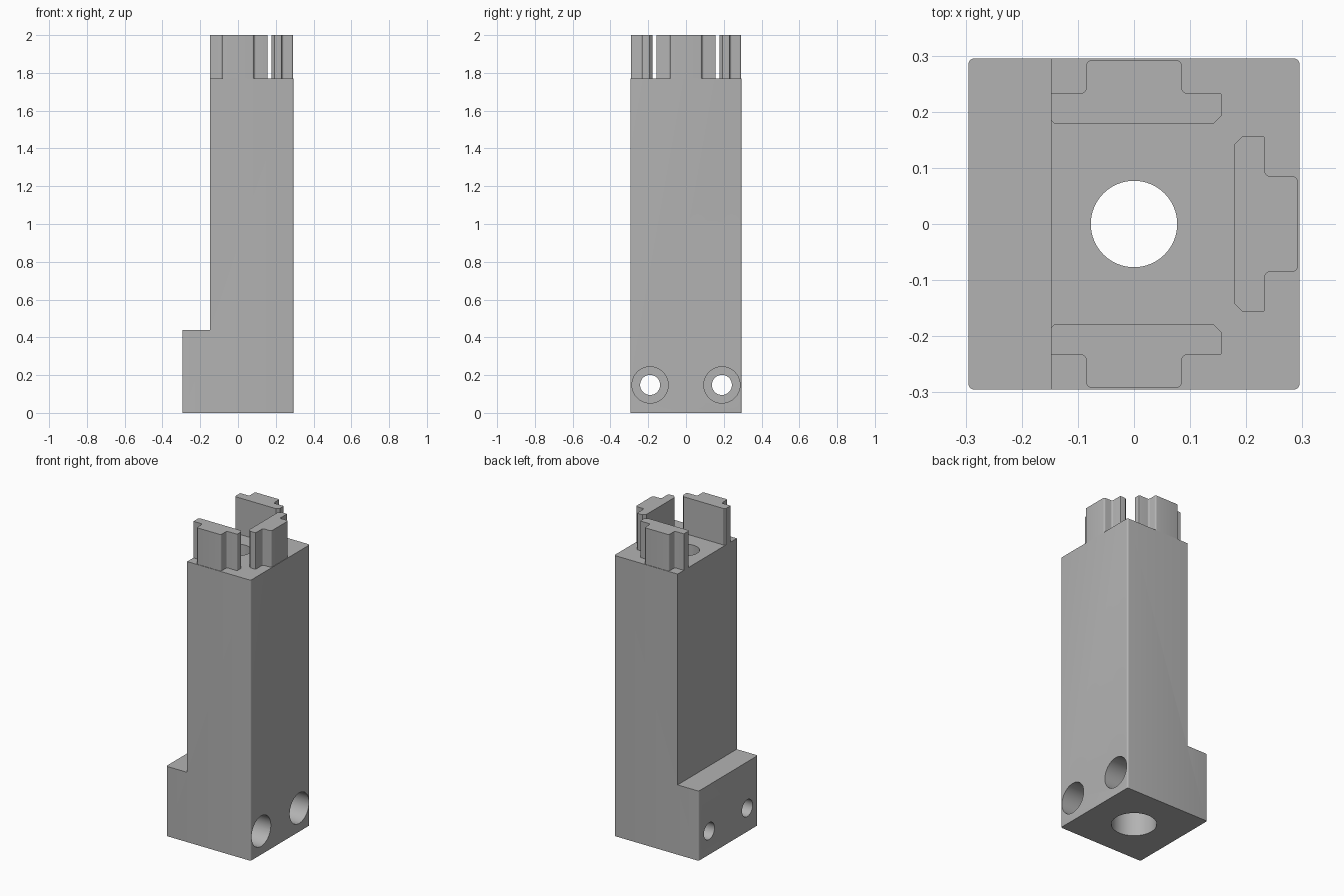
import bpy, bmesh, math
from mathutils import Matrix, Vector

if "Cube" in bpy.data.objects:
    bpy.data.objects.remove(bpy.data.objects["Cube"], do_unlink=True)

HALF = 0.295      # half width of the square foot
CUT_X = -0.148    # flat side of the upper column
SHOULDER = 1.77   # top of the column

grey = bpy.data.materials.new("plain grey")
grey.use_nodes = True
grey.diffuse_color = (0.45, 0.45, 0.45, 1)
grey.node_tree.nodes["Principled BSDF"].inputs["Base Color"].default_value = (0.45, 0.45, 0.45, 1)


def add_object(name, bm):
    bmesh.ops.recalc_face_normals(bm, faces=bm.faces[:])
    mesh = bpy.data.meshes.new(name)
    bm.to_mesh(mesh)
    bm.free()
    mesh.materials.append(grey)
    obj = bpy.data.objects.new(name, mesh)
    bpy.context.collection.objects.link(obj)
    return obj


def prism(points, z0, z1):
    """Extrude a flat outline from z0 up to z1."""
    bm = bmesh.new()
    face = bm.faces.new([bm.verts.new((x, y, z0)) for x, y in points])
    top = bmesh.ops.extrude_face_region(bm, geom=[face])["geom"]
    verts = [g for g in top if isinstance(g, bmesh.types.BMVert)]
    bmesh.ops.translate(bm, verts=verts, vec=(0, 0, z1 - z0))
    return bm


def arc(cx, cy, r, start, end, steps=5):
    angles = [math.radians(start + (end - start) * i / steps) for i in range(steps + 1)]
    return [(cx + r * math.cos(a), cy + r * math.sin(a)) for a in angles]


def cylinder(name, radius, start, end):
    start, end = Vector(start), Vector(end)
    axis = end - start
    turn = axis.to_track_quat("Z", "Y").to_matrix().to_4x4()
    bm = bmesh.new()
    bmesh.ops.create_cone(bm, cap_ends=True, segments=64, radius1=radius, radius2=radius,
                          depth=axis.length, matrix=Matrix.Translation((start + end) / 2) @ turn)
    return add_object(name, bm)


def smooth(obj):
    bpy.ops.object.select_all(action="DESELECT")
    obj.select_set(True)
    bpy.context.view_layer.objects.active = obj
    bpy.ops.object.shade_smooth_by_angle(angle=math.radians(30))


# Column with softly rounded upright corners
r = 0.01
c = HALF - r
outline = (arc(c, c, r, 0, 90) + arc(-c, c, r, 90, 180)
           + arc(-c, -c, r, 180, 270) + arc(c, -c, r, 270, 360))
column = add_object("column", prism(outline, 0, SHOULDER))

# Cutters: side notch, stepped bolt bore, two counterbored cross holes
notch = [(-0.5, -0.5), (CUT_X, -0.5), (CUT_X, 0.5), (-0.5, 0.5)]
cutters = [
    add_object("notch_cutter", prism(notch, 0.44, 2.2)),
    cylinder("bolt_bore_cutter", 0.077, (0, 0, -0.1), (0, 0, 2.1)),
    cylinder("bolt_head_cutter", 0.129, (0, 0, -0.1), (0, 0, 1.57)),
]
for y in (-0.19, 0.19):
    cutters.append(cylinder("cross_hole_cutter", 0.053, (-0.5, y, 0.148), (0.5, y, 0.148)))
    cutters.append(cylinder("screw_head_cutter", 0.096, (0.125, y, 0.148), (0.5, y, 0.148)))

bpy.context.view_layer.objects.active = column
for cutter in cutters:
    cutter.hide_render = True
    mod = column.modifiers.new("cut", "BOOLEAN")
    mod.operation = "DIFFERENCE"
    mod.solver = "EXACT"
    mod.object = cutter
    bpy.ops.object.modifier_apply(modifier=mod.name)
    bpy.data.objects.remove(cutter, do_unlink=True)
smooth(column)

# T-shaped slot keys on the shoulder: half outline, mirrored, then turned
half = ([(0.178, 0.141), (0.194, 0.157)] + arc(0.228, 0.152, 0.005, 90, 0, 3)
        + arc(0.243, 0.095, 0.010, 180, 270) + arc(0.282, 0.075, 0.010, 90, 0))
key_outline = half + [(x, -y) for x, y in reversed(half)]

for name, angle in (("left_key", 0), ("back_key", 90), ("front_key", -90)):
    bm = prism(key_outline, SHOULDER, 2.0)
    bmesh.ops.rotate(bm, verts=bm.verts[:], matrix=Matrix.Rotation(math.radians(angle), 3, "Z"))
    if angle:
        # Trim flush with the flat side of the column
        bmesh.ops.bisect_plane(bm, geom=bm.verts[:] + bm.edges[:] + bm.faces[:],
                               plane_co=(CUT_X, 0, 0), plane_no=(-1, 0, 0), clear_outer=True)
        open_edges = [e for e in bm.edges if e.is_boundary]
        bmesh.ops.holes_fill(bm, edges=open_edges, sides=0)
    smooth(add_object(name, bm))
